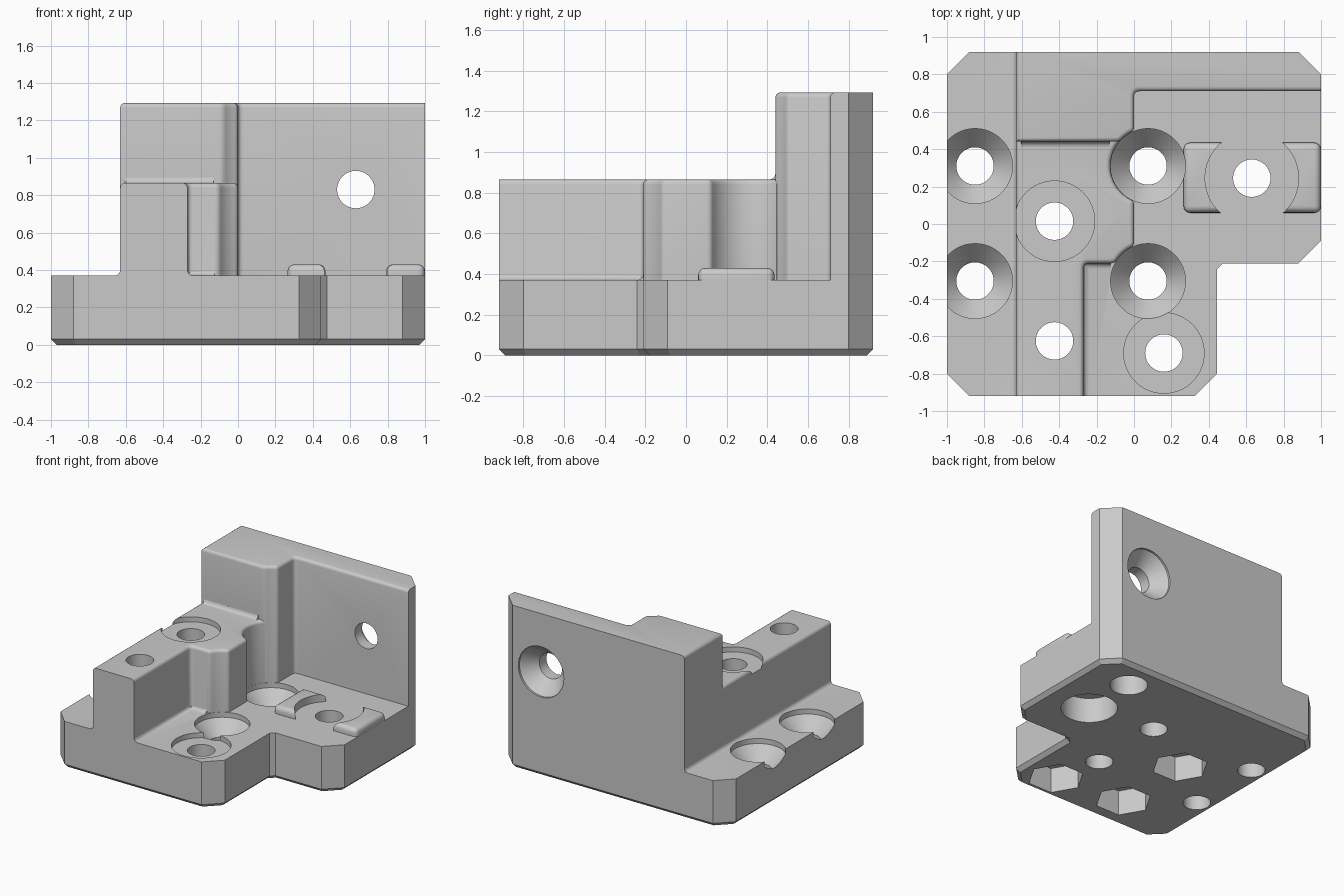
import bpy
import bmesh
from math import pi, radians, sin, cos
from mathutils import Matrix, Vector

if "Cube" in bpy.data.objects:
    bpy.data.objects.remove(bpy.data.objects["Cube"], do_unlink=True)

grey = bpy.data.materials.new("plain grey")
grey.use_nodes = True
COLOUR = (0.59, 0.59, 0.59, 1)
grey.diffuse_color = COLOUR
grey.node_tree.nodes["Principled BSDF"].inputs["Base Color"].default_value = COLOUR

PLATE, BLOCK, WALL = 0.37, 0.865, 1.293
BACK, HOLE, HEAD, SIDE = 0.92, 0.1, 0.2, -0.63


def make_object(name, bm):
    mesh = bpy.data.meshes.new(name)
    bmesh.ops.recalc_face_normals(bm, faces=bm.faces)
    bm.to_mesh(mesh)
    bm.free()
    mesh.materials.append(grey)
    obj = bpy.data.objects.new(name, mesh)
    bpy.context.collection.objects.link(obj)
    return obj


def round_corners(points):
    """Points with a third value get their corner rounded by that length."""
    result = []
    for i, p in enumerate(points):
        here = Vector(p[:2])
        if len(p) == 2:
            result.append(here)
            continue
        a = here + (Vector(points[i - 1][:2]) - here).normalized() * p[2]
        b = here + (Vector(points[(i + 1) % len(points)][:2]) - here).normalized() * p[2]
        for t in (0, 0.25, 0.5, 0.75, 1):
            result.append(a * (1 - t) ** 2 + here * 2 * t * (1 - t) + b * t * t)
    return result


def scoop(cy, start, end, steps, last=()):
    """Concave arc leaving room for a screw head, with softened ends."""
    arc = []
    for i in range(steps + 1):
        a = radians(start + (end - start) * i / steps)
        arc.append((0.075 + 0.202 * cos(a), cy + 0.202 * sin(a)))
    return [arc[0] + (0.02,)] + arc[1:-1] + [arc[-1] + last]


def prism(name, outline, z0, z1, bevel_rule, offset, segments):
    """Extrude an outline and bevel the edges picked by the rule."""
    bm = bmesh.new()
    face = bm.faces.new([bm.verts.new((x, y, z0)) for x, y in round_corners(outline)])
    top = bmesh.ops.extrude_face_region(bm, geom=[face])["geom"]
    bmesh.ops.translate(bm, vec=(0, 0, z1 - z0),
                        verts=[v for v in top if isinstance(v, bmesh.types.BMVert)])
    bmesh.ops.recalc_face_normals(bm, faces=bm.faces)
    picked = [e for e in bm.edges if bevel_rule(e.verts[0].co, e.verts[1].co)]
    bmesh.ops.bevel(bm, geom=picked, offset=offset, segments=segments, profile=0.5,
                    affect='EDGES', clamp_overlap=False)
    return make_object(name, bm)


def lathe(x, y, profile, rot=Matrix()):
    """Round cutter from (radius, height) pairs, closed on its axis."""
    bm = bmesh.new()
    pts = [(0, profile[0][1])] + profile + [(0, profile[-1][1])]
    verts = [bm.verts.new((r, 0, z)) for r, z in pts]
    edges = [bm.edges.new(pair) for pair in zip(verts, verts[1:])]
    bmesh.ops.spin(bm, geom=verts + edges, cent=(0, 0, 0), axis=(0, 0, 1),
                   angle=2 * pi, steps=64)
    bmesh.ops.remove_doubles(bm, verts=bm.verts, dist=0.0001)
    bmesh.ops.transform(bm, matrix=Matrix.Translation((x, y, 0)) @ rot, verts=bm.verts)
    return make_object("round_cutter", bm)


def fillet(start, run, out, r=0.03):
    """Concave strip along run, filling the corner between a floor and a wall."""
    start, run, out = Vector(start), Vector(run), Vector(out)
    section = [(-0.02, r), (-0.02, -0.02), (r, -0.02)]
    section += [(r - r * sin(a), r - r * cos(a)) for a in (pi / 8 * i for i in range(5))]
    bm = bmesh.new()
    face = bm.faces.new([bm.verts.new(start + out * u + Vector((0, 0, w)))
                         for u, w in section])
    end = bmesh.ops.extrude_face_region(bm, geom=[face])["geom"]
    bmesh.ops.translate(bm, vec=run, verts=[v for v in end if isinstance(v, bmesh.types.BMVert)])
    return make_object("fillet", bm)


def combine(target, other, operation='DIFFERENCE'):
    """Apply a boolean and throw the second object away."""
    mod = target.modifiers.new("boolean", 'BOOLEAN')
    mod.operation, mod.object, mod.solver = operation, other, 'EXACT'
    depsgraph = bpy.context.evaluated_depsgraph_get()
    mesh = bpy.data.meshes.new_from_object(target.evaluated_get(depsgraph))
    target.modifiers.clear()
    target.data = mesh
    bpy.data.objects.remove(other, do_unlink=True)


# Base plate with clipped corners and a front notch
bracket = prism("bracket", [
    (-0.88, -BACK), (0.325, -BACK), (0.445, -0.8), (0.445, -0.24), (0.475, -0.21),
    (0.88, -0.21), (1, -0.09), (1, 0.8), (0.88, BACK), (-0.88, BACK),
    (-1, 0.8), (-1, -0.8)], 0, PLATE,
    lambda a, b: max(a.z, b.z) < 0.001, 0.03, 1)

# Raised block, scooped around two screw heads
block = prism("block", [(SIDE, -BACK), (-0.27, -BACK), (-0.27, -0.21, 0.03)]
              + scoop(-0.305, 152, 111.8, 4, (0.02,)) + scoop(0.31, 248.2, 138, 10)
              + [(-0.12, 0.6), (SIDE, 0.6)], 0.2, BLOCK,
              lambda a, b: min(a.z, b.z) > BLOCK - 0.01 and (a.y + b.y) / 2 > 1 - 2 * BACK
              and (max(a.y, b.y) < 0.45 or abs(a.x - b.x) < 0.001), 0.025, 4)

# L-shaped back wall
wall = prism("wall", [(SIDE, 0.44)] + scoop(0.31, 139.9, 111.8, 3, (0.02,))
             + [(0, 0.71, 0.03), (1, 0.71), (1, 0.8), (0.88, BACK), (SIDE, BACK)],
             0.2, WALL,
             lambda a, b: min(a.z, b.z) > WALL - 0.01
             and ((a.y + b.y) / 2 < 0.72 or max(a.x, b.x) < SIDE + 0.01), 0.025, 4)

for part in (block, wall,
             fillet((SIDE, -BACK + 0.001, PLATE), (0, 2 * BACK - 0.002, 0), (-1, 0, 0)),
             fillet((-0.27, -BACK + 0.001, PLATE), (0, BACK - 0.22, 0), (1, 0, 0)),
             fillet((-0.28, -0.21, PLATE), (0.155, 0, 0), (0, -1, 0)),
             fillet((SIDE + 0.025, 0.44, BLOCK), (0.475, 0, 0), (0, -1, 0))):
    combine(bracket, part, 'UNION')

# Locating bar split in two by a round clearance
bar = prism("locating_bar", [(0.265, 0.06), (0.999, 0.06), (0.999, 0.435), (0.265, 0.435)],
            0.33, 0.43, lambda a, b: max(a.z, b.z) > 0.4, 0.035, 4)
combine(bar, lathe(0.63, 0.245, [(0.25, 0.2), (0.25, 1)]))
combine(bracket, bar, 'UNION')

# Countersunk screw holes with clearance for the heads
for x in (-0.85, 0.075):
    for y in (-0.305, 0.31):
        combine(bracket, lathe(x, y, [(HOLE, -0.1), (HOLE, 0.22), (HEAD, 0.33), (HEAD, 2)]))

# Through holes, two with shallow seats on top
combine(bracket, lathe(-0.425, -0.625, [(HOLE, -0.1), (HOLE, 1)]))
for x, y, top in ((-0.425, 0.015, BLOCK), (0.16, -0.69, PLATE)):
    combine(bracket, lathe(x, y, [(HOLE, -0.1), (HOLE, top - 0.04),
                                  (0.215, top - 0.04), (0.215, top + 0.2)]))

# Hexagonal nut pockets underneath
for x, y in ((-0.425, 0.015), (-0.425, -0.625), (0.16, -0.69)):
    hexagon = [(x + 0.207 * cos(pi / 3 * i), y + 0.207 * sin(pi / 3 * i)) for i in range(6)]
    combine(bracket, prism("hex_cutter", hexagon, -0.1, 0.2, lambda a, b: False, 0.01, 1))

# Bar hole with a bore below, and a blind socket under the wall
combine(bracket, lathe(0.63, 0.245, [(0.205, -0.1), (0.205, 0.2), (HOLE, 0.2), (HOLE, 0.6)]))
combine(bracket, lathe(0.625, 0.685, [(0.137, -0.1), (0.137, 0.25)]))

# Wall hole countersunk from the back
lay = Matrix.Translation((0, 0, 0.83)) @ Matrix.Rotation(-pi / 2, 4, 'X')
combine(bracket, lathe(0.63, 0, [(HOLE, 0.5), (HOLE, 0.8), (HEAD, 0.905), (HEAD, 1.1)], lay))

# Smooth the curves, keep edges crisp
bpy.ops.object.select_all(action='DESELECT')
bracket.select_set(True)
bpy.context.view_layer.objects.active = bracket
bpy.ops.object.shade_smooth_by_angle(angle=radians(30))
